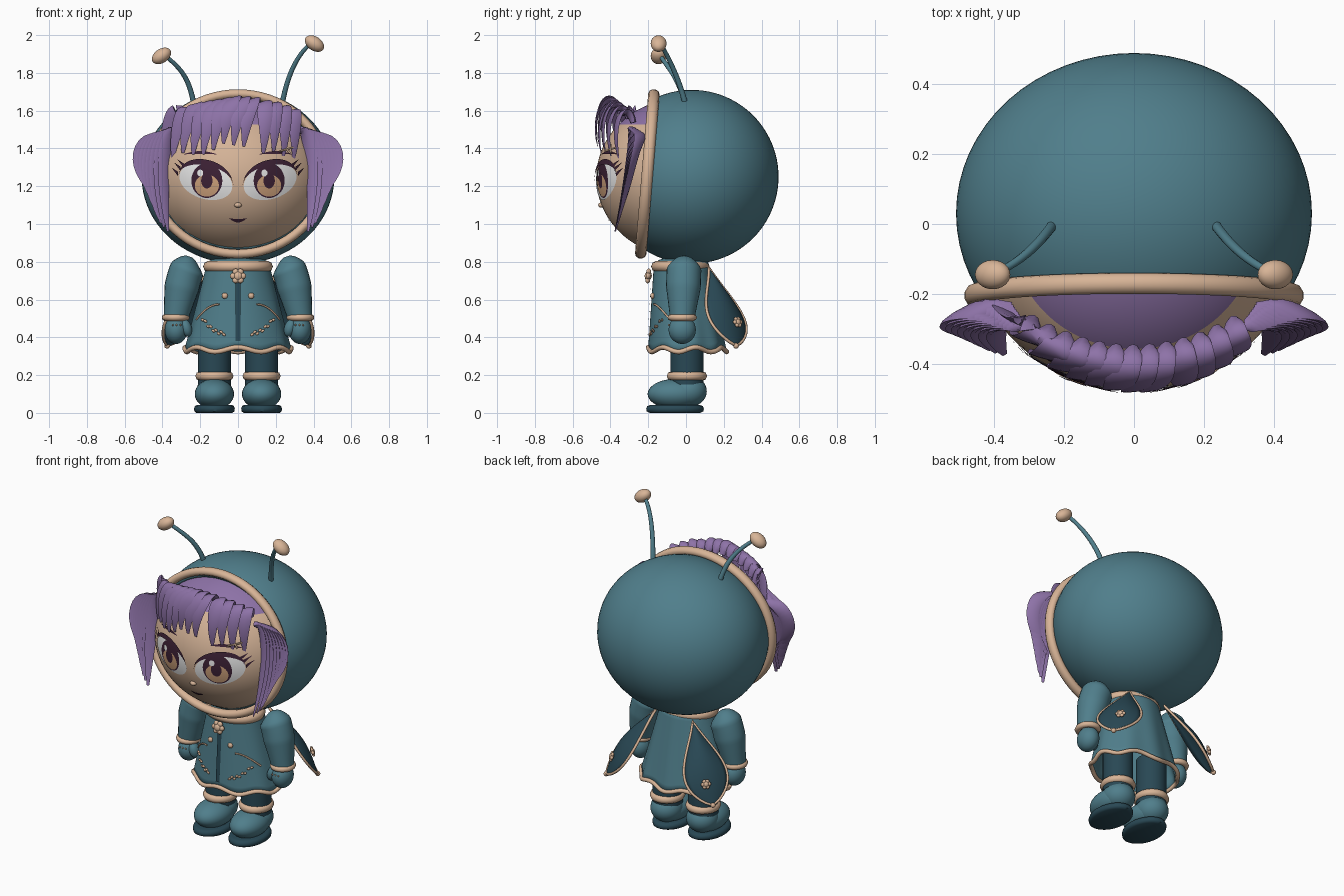
import bpy, bmesh, math, random
from math import sin, cos, pi, sqrt, radians
from mathutils import Vector as V, Matrix, Euler

random.seed(4)
if "Cube" in bpy.data.objects:
    bpy.data.objects.remove(bpy.data.objects["Cube"])


def material(name, *rgb):
    m = bpy.data.materials.new(name)
    m.use_nodes = True
    m.diffuse_color = (*rgb, 1)
    m.node_tree.nodes["Principled BSDF"].inputs["Base Color"].default_value = (*rgb, 1)
    return m


TEAL = material("teal cloth", .08, .21, .26)
DARK = material("dark teal cloth", .022, .065, .09)
TRIM = material("cream trim", .69, .46, .31)
SKIN = material("skin", .66, .45, .31)
HAIR = material("lilac hair", .27, .17, .39)
WHITE = material("eye white", .8, .8, .8)
PLUM = material("dark plum", .045, .015, .035)
IRIS = material("amber iris", .62, .36, .2)


# ---------- helpers ----------
def finish(bm, name, mat, solid=0):
    bmesh.ops.recalc_face_normals(bm, faces=bm.faces)
    me = bpy.data.meshes.new(name)
    bm.to_mesh(me)
    bm.free()
    me.materials.append(mat)
    for p in me.polygons:
        p.use_smooth = True
    me.set_sharp_from_angle(angle=radians(50))
    ob = bpy.data.objects.new(name, me)
    bpy.context.collection.objects.link(ob)
    if solid:
        ob.modifiers.new("thickness", "SOLIDIFY").thickness = solid
    return ob


def loft(name, mat, rows, wrap=False, loop=False, caps=False, solid=0):
    bm = bmesh.new()
    vs = [[bm.verts.new(p) for p in r] for r in rows]
    n, m = len(vs), len(vs[0])
    for i in range(n if loop else n - 1):
        for j in range(m if wrap else m - 1):
            a, b = vs[i], vs[(i + 1) % n]
            k = (j + 1) % m
            bm.faces.new((a[j], a[k], b[k], b[j]))
    if caps:
        bm.faces.new(vs[0])
        bm.faces.new(vs[-1])
    bmesh.ops.remove_doubles(bm, verts=bm.verts, dist=1e-5)
    return finish(bm, name, mat, solid)


def sweep(name, mat, pts, size, side=(0, 0, 1), loop=False, m=10):
    """Elliptical section along a path; size(t) gives its two half widths."""
    pts, rows, n = [V(p) for p in pts], [], len(pts)
    for i, p in enumerate(pts):
        nxt = pts[(i + 1) % n] if loop else pts[min(i + 1, n - 1)]
        t = (nxt - pts[i - 1 if loop else max(i - 1, 0)]).normalized()
        s = V(side)
        s = (s - t * s.dot(t)).normalized()
        w, h = size(i / (n - 1))
        rows.append([p + s * w * cos(a) + t.cross(s) * h * sin(a)
                     for a in (2 * pi * j / m for j in range(m))])
    return loft(name, mat, rows, True, loop, not loop)


def bezier(a, b, c, d, n=16):
    a, b, c, d = V(a), V(b), V(c), V(d)
    return [a * (1 - t)**3 + b * 3 * t * (1 - t)**2 + c * 3 * t * t * (1 - t) + d * t**3
            for t in (i / (n - 1) for i in range(n))]


def tube(name, mat, pts, r, side=(0, 0, 1), loop=False):
    return sweep(name, mat, pts, lambda t: (r, r), side, loop, 8)


def ball(name, mat, loc, radii, rot=(0, 0, 0), seg=32):
    bm = bmesh.new()
    bmesh.ops.create_uvsphere(bm, u_segments=seg, v_segments=seg * 3 // 4, radius=1,
                              matrix=Matrix.LocRotScale(V(loc), Euler(rot), V(radii)))
    return finish(bm, name, mat)


def ellipse(c, rx, ry, n=48, tilt=0):
    return [(c[0] + rx * cos(a), c[1] + ry * sin(a) + tilt * cos(a))
            for a in (2 * pi * i / n for i in range(n))]


def ring(name, mat, c, rx, ry, r):
    tube(name, mat, [(x, y, c[2]) for x, y in ellipse(c, rx, ry)], r, loop=True)


def decal(name, mat, surf, outer, inner, off, closed=False, k=6):
    """Thin painted plate between two outlines, laid on a surface y = surf(x, z)."""
    rows = []
    for i in range(k + 1):
        f = i / k
        mix = [(a[0] + (b[0] - a[0]) * f, a[1] + (b[1] - a[1]) * f) for a, b in zip(outer, inner)]
        rows.append([(x, surf(x, z) - off, z) for x, z in mix])
    return loft(name, mat, rows, wrap=closed)


def disc(name, mat, surf, c, rx, rz, off, tilt=0):
    o = ellipse(c, rx, rz, tilt=tilt)
    decal(name, mat, surf, o, [c] * len(o), off, True)


def flower(name, c, normal, r):
    q = V(normal).to_track_quat("Z", "Y")
    ball(name + "_centre", TRIM, c, (r * .6, r * .6, r * .45), q.to_euler(), 16)
    for i in range(6):
        d = q @ V((cos(i * pi / 3), sin(i * pi / 3), 0)) * r * .62
        ball(name + "_petal", TRIM, V(c) + d, (r * .4, r * .4, r * .3), q.to_euler(), 12)


# ---------- hood and head ----------
bm = bmesh.new()
bmesh.ops.create_uvsphere(bm, u_segments=64, v_segments=48, radius=1,
                          matrix=Matrix.LocRotScale(V((0, .03, 1.25)), None, V((.51, .46, .46))))
rim_c, rim_d = V((0, -.205, 1.265)), V((0, .07, .85)).normalized()
rim_n = V((0, -.85, .07)).normalized()
bmesh.ops.bisect_plane(bm, geom=bm.verts[:] + bm.edges[:] + bm.faces[:], plane_co=rim_c,
                       plane_no=rim_n, clear_outer=True)
finish(bm, "hood", TEAL, .015)
sweep("hood_rim", TRIM, [rim_c + V((x, 0, 0)) + rim_d * z for x, z in ellipse((0, 0), .462, .425, 72)],
      lambda t: (.03, .025), rim_n, True)

HC, HR = V((0, -.02, 1.245)), V((.475, .455, .42))
head = ball("head", SKIN, HC, HR, seg=80)
head.data.materials.append(HAIR)
for p in head.data.polygons:
    p.material_index = int(p.center.z > 1.52)


def face_y(x, z):
    return HC.y - HR.y * sqrt(max(0, 1 - (x / HR.x)**2 - ((z - HC.z) / HR.z)**2))


ball("nose", SKIN, (0, face_y(0, 1.1), 1.1), (.02, .018, .014), seg=16)
xs = [i / 10 - 1 for i in range(21)]
decal("mouth", PLUM, face_y, [(.048 * u, 1.026 + .006 * u * u) for u in xs],
      [(.048 * u, 1.008 + .024 * u * u) for u in xs], .005)

# ---------- eyes ----------
for s, side in ((1, "left_"), (-1, "right_")):
    ex, ez = s * .17, 1.225
    disc(side + "eye_white", WHITE, face_y, (ex, ez), .14, .095, .003, s * .025)
    disc(side + "iris_ring", PLUM, face_y, (ex - s * .005, ez + .005), .082, .092, .005)
    disc(side + "iris", IRIS, face_y, (ex - s * .005, ez - .022), .064, .058, .007)
    disc(side + "pupil", PLUM, face_y, (ex - s * .005, ez + .005), .03, .042, .009)
    disc(side + "eye_glint", WHITE, face_y, (ex - .03, ez + .045), .016, .018, .011)

    def lid(u, grow):
        return (ex + s * .148 * u, ez + .025 * u + .1 * sqrt(max(0, 1 - u * u)) + grow * (1 - u**4))
    decal(side + "upper_lid", PLUM, face_y, [lid(u, .016) for u in xs], [lid(u, -.012) for u in xs], .01)
    decal(side + "brow", PLUM, face_y, [(ex + s * (.03 + .085 * u), 1.386 - .016 * u * u) for u in xs],
          [(ex + s * (.03 + .085 * u), 1.37 - .001 * u * u) for u in xs], .006)
    for u in (.78, .9, .99):
        x, z = lid(u, 0)
        tip = (x + s * .035, z + .035)
        decal(side + "lash", PLUM, face_y, [(x, z + .012), tip], [(x, z - .012), tip], .011)


# ---------- hair ----------
def strand(name, path, w, side):
    sweep(name, HAIR, path, lambda t: (w * (.12 + .88 * sin(pi * min(t * .95 + .05, .995))**.7 * (1 - .3 * t)),
                                       .016 * (1.03 - t)), side, m=8)


for i in range(13):
    r = -.29 + i * .048
    tx = r * 1.12 - .075 + (.05 if r > .1 else 0)
    y, j = -.36 + 1.0 * r * r, random.uniform(-.03, .03)
    top = 1.70 - .9 * r * r
    fy = face_y(tx, 1.42) - .035
    strand("fringe_lock", bezier((r, y, top - .09), (r - .01, y - .03, top + .035),
                                 (tx + .02, fy - .05, 1.60 + j), (tx, fy, 1.37 + j + .03 * cos(r * 6))),
           .05, (1, r * 1.5, .3))
for s, side in ((1, "left_"), (-1, "right_")):
    for i in range(8):
        f = i / 7
        out = .40 + .175 * f
        strand(side + "side_lock", bezier((s * (.32 + .03 * f), -.29 + .05 * f, 1.47 + .03 * (1 - f)),
                                          (s * (out - .01), -.27 + .03 * f, 1.53 - .03 * f),
                                          (s * (out + .015), -.30, 1.24),
                                          (s * (.37 + .05 * sin(pi * f)), -.375 + .05 * f, .96 + .16 * f)),
               .046, (s * .85, -.5, 0))
for a, b in (((.22, 1.385), (.29, 1.405)), ((.24, 1.42), (.275, 1.375))):
    tube("hair_pin", TRIM, [(x, face_y(x, z) - .035, z) for x, z in (a, b)], .005)

# ---------- antennae ----------
for s, side, top in ((1, "left_", 1.955), (-1, "right_", 1.89)):
    sweep(side + "antenna", TEAL, bezier((s * .235, -.005, 1.64), (s * .26, -.04, 1.78),
                                         (s * .31, -.1, top - .06), (s * .385, -.135, top)),
          lambda t: (.015 - .004 * t,) * 2, (0, 1, 0))
    ball(side + "antenna_tip", TRIM, (s * .405, -.145, top), (.056, .042, .037), (0, s * .6, 0), 24)


# ---------- coat ----------
def coat(a, t):
    d = 1 - t
    ripple = 1 + .03 * d * sin(9 * a) * (.5 + .5 * sin(a))
    return V(((.165 + .115 * d) * cos(a) * ripple, -.025 + .03 * d + (.145 + .06 * d) * sin(a) * ripple,
              .335 + .455 * t + .012 * d**4 * sin(7 * a)))


def coat_y(x, z):
    d = 1 - (z - .335) / .455
    return -.025 + .03 * d - (.145 + .06 * d) * sqrt(max(0, 1 - (x / (.165 + .115 * d))**2))


turn = [2 * pi * i / 96 for i in range(96)]
loft("coat", TEAL, [[coat(a, i / 12) for a in turn] for i in range(13)], wrap=True, solid=.012)
tube("coat_hem", TRIM, [coat(a, 0) for a in turn], .013, loop=True)
ring("collar", TRIM, (0, -.03, .775), .155, .125, .03)
ball("neck", TEAL, (0, -.02, .79), (.165, .14, .04))
zs = [.38 + .031 * i for i in range(11)]
decal("zip", DARK, coat_y, [(-.013, z) for z in zs], [(.013, z) for z in zs], .008)
flower("collar_badge", (0, -.2, .725), (0, -1, .1), .042)
for s, side in ((1, "left_"), (-1, "right_")):
    def on_coat(x, z):
        return (s * x, coat_y(x, z) - .006, z)
    ball(side + "button", TRIM, on_coat(.07, .62), (.016, .012, .016), seg=16)
    tube(side + "pocket_piping", TRIM, [on_coat(.10 + .012 * i, .575 - .0008 * i * i) for i in range(11)], .005)
    for i in range(9):
        ball(side + "embroidery", TRIM, on_coat(.075 + .014 * i, .415 + .0012 * i * i + .012 * (i % 2)),
             (.011, .006, .007), (0, -s * .6, 0), 10)

    # arms and mittens
    sweep(side + "sleeve", TEAL, bezier((s * .235, -.01, .815), (s * .29, -.01, .76),
                                        (s * .305, -.015, .62), (s * .33, -.02, .5), 24),
          lambda t: (.092 * min(1, sqrt(t * 4 + .02)) * (1 - .3 * max(0, t - .55) / .45),) * 2, (0, 1, 0), m=24)
    ring(side + "cuff", TRIM, (s * .33, -.02, .505), .056, .06, .018)
    ball(side + "mitten", TEAL, (s * .328, -.02, .44), (.06, .072, .075))
    ball(side + "thumb", TEAL, (s * .275, -.045, .45), (.03, .035, .048), (0, s * .3, 0), 20)
    for i in range(3):
        ball(side + "mitten_stud", TRIM, (s * (.305 + .02 * i), -.09, .465), (.005, .005, .005), seg=8)

    # legs and boots
    sweep(side + "leg", DARK, [(s * .125, .005, z) for z in (.15, .25, .35, .45)],
          lambda t: (.088, .088), (1, 0, 0), m=28)
    ball(side + "boot_toe", TEAL, (s * .125, -.055, .1), (.104, .148, .08))
    ball(side + "boot_heel", TEAL, (s * .125, .01, .115), (.095, .1, .085))
    ring(side + "boot_cuff", TRIM, (s * .125, .005, .195), .076, .082, .025)
    sole = [(0, .88), (.008, .98), (.022, 1), (.036, .96), (.042, .85)]
    loft(side + "boot_sole", DARK, [[(x, y, z) for x, y in ellipse((s * .125, -.058), .108 * k, .153 * k)]
                                    for z, k in sole], wrap=True, caps=True)

    # back wings
    def wing(t, v):
        p = V((.13, .12, .77)).lerp(V((.375, .265, .355)), t)
        p += V((.64, -.77, .1)) * v * .125 * max(0, sin(pi * t**1.6))**.75
        p += V((.72, .62, .3)) * .05 * (1 - v * v) * sin(pi * t)
        return V((p.x * s, p.y, p.z))
    ts = [i / 24 for i in range(25)]
    loft(side + "wing", DARK, [[wing(t, j / 5 - 1) for j in range(11)] for t in ts], solid=.01)
    tube(side + "wing_piping", TRIM, [wing(t, -1) for t in ts] + [wing(t, 1) for t in ts[-2:0:-1]],
         .008, (s * .72, .62, .3), True)
    flower(side + "wing_flower", wing(.72, -.15) + V((s * .01, .012, 0)), (s * .72, .62, .3), .03)
    ball(side + "wing_bead", TRIM, wing(1, 0), (.015, .015, .015), seg=12)
